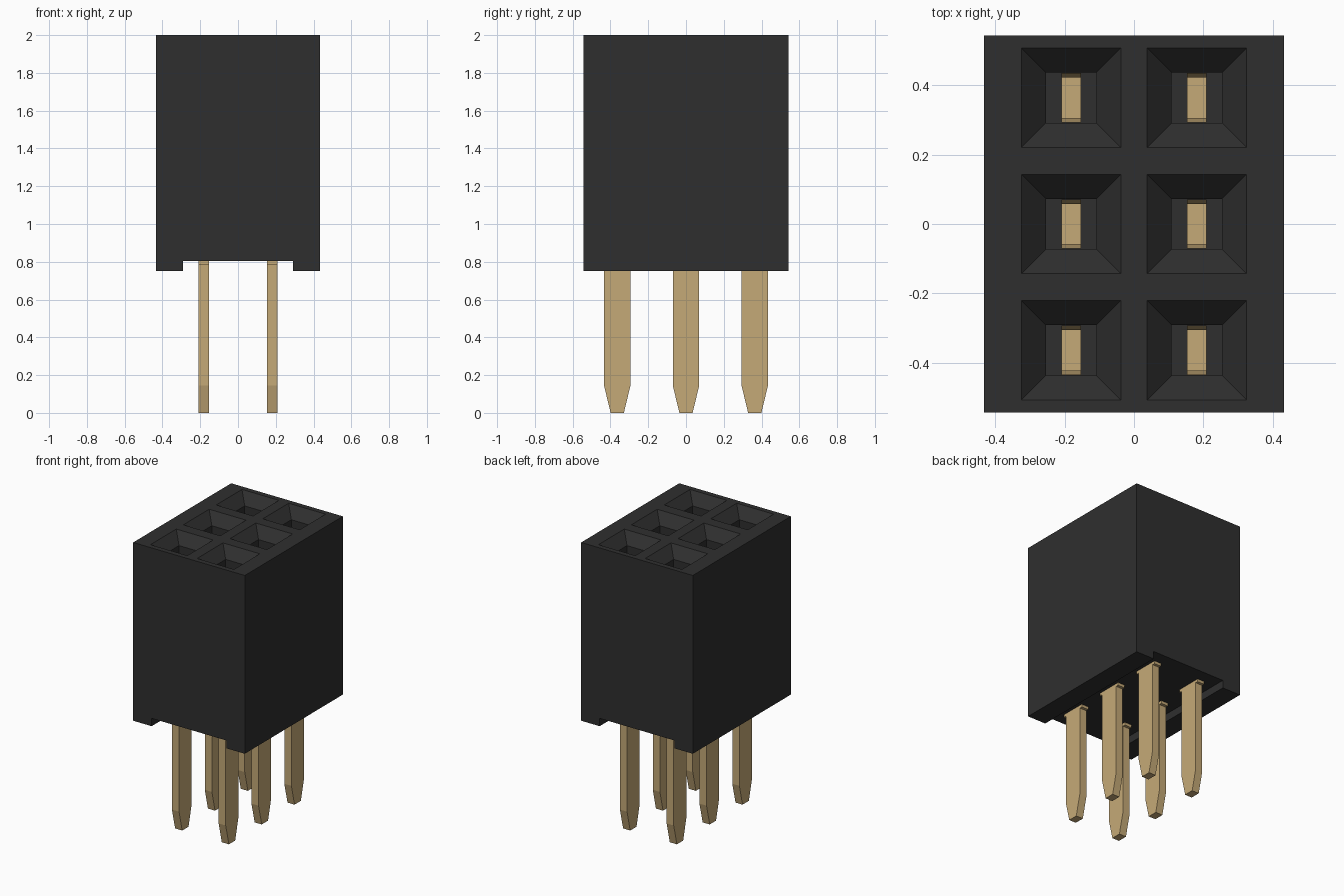
import bpy
import bmesh

cube = bpy.data.objects.get("Cube")
if cube:
    bpy.data.objects.remove(cube, do_unlink=True)


def material(name, rgb):
    m = bpy.data.materials.new(name)
    m.use_nodes = True
    m.diffuse_color = (*rgb, 1)
    bsdf = next(n for n in m.node_tree.nodes if n.type == 'BSDF_PRINCIPLED')
    bsdf.inputs["Base Color"].default_value = (*rgb, 1)
    return m


black = material("black plastic", (0.028, 0.028, 0.028))
gold = material("gold plated metal", (0.56, 0.40, 0.185))

# Shared layout
COLS = (-0.181, 0.181)
ROWS = (-0.364, 0.0, 0.364)
TOP, BOTTOM = 2.0, 0.75
WIDE, DEEP = 0.433, 0.543


def finish(bm, name, mat):
    bmesh.ops.recalc_face_normals(bm, faces=bm.faces)
    mesh = bpy.data.meshes.new(name)
    bm.to_mesh(mesh)
    bm.free()
    mesh.materials.append(mat)
    ob = bpy.data.objects.new(name, mesh)
    bpy.context.scene.collection.objects.link(ob)
    return ob


def prism(points, axis, half, name, mat):
    """Extrude a side profile of (u, z) points evenly along x or y."""
    bm = bmesh.new()
    place = (lambda u, z: (-half, u, z)) if axis == 'x' else (lambda u, z: (u, -half, z))
    face = bm.faces.new([bm.verts.new(place(u, z)) for u, z in points])
    ext = bmesh.ops.extrude_face_region(bm, geom=[face])
    verts = [g for g in ext["geom"] if isinstance(g, bmesh.types.BMVert)]
    shift = (2 * half, 0, 0) if axis == 'x' else (0, 2 * half, 0)
    bmesh.ops.translate(bm, verts=verts, vec=shift)
    return finish(bm, name, mat)


def mirrored(half_profile):
    return half_profile + [(-u, z) for u, z in reversed(half_profile)]


# Housing block with a shallow channel along its underside
housing = prism(mirrored([(0.29, 0.805), (0.29, BOTTOM), (WIDE, BOTTOM), (WIDE, TOP)]),
                'y', DEEP, "housing", black)

# Socket cutter: square shaft with a funnel mouth at every position
bm = bmesh.new()
for cx in COLS:
    for cy in ROWS:
        rings = []
        for half, z in ((0.0725, 0.9), (0.0725, TOP - 0.07), (0.143, TOP), (0.143, TOP + 0.1)):
            rings.append([bm.verts.new((cx + sx * half, cy + sy * half, z))
                          for sx, sy in ((-1, -1), (1, -1), (1, 1), (-1, 1))])
        bm.faces.new(rings[0])
        bm.faces.new(rings[-1])
        for a, b in zip(rings, rings[1:]):
            for i in range(4):
                j = (i + 1) % 4
                bm.faces.new((a[i], a[j], b[j], b[i]))
cutter = finish(bm, "socket_cutter", black)
cutter.hide_render = True

cut = housing.modifiers.new("sockets", 'BOOLEAN')
cut.operation = 'DIFFERENCE'
cut.solver = 'EXACT'
cut.object = cutter
bpy.context.view_layer.objects.active = housing
bpy.ops.object.modifier_apply(modifier=cut.name)
bpy.data.objects.remove(cutter, do_unlink=True)

# Contact: tapered pin, shoulder under the housing, forked spring inside
half_contact = [
    (0.035, 0.0), (0.07, 0.145), (0.07, 0.785), (0.09, 0.785), (0.09, 0.85),
    (0.071, 0.85), (0.071, 1.8), (0.058, 1.68), (0.064, 1.15), (0.058, 1.1),
]
contact = prism(mirrored(half_contact), 'x', 0.0275, "contact_pin", gold)
for i, (cx, cy) in enumerate((x, y) for x in COLS for y in ROWS):
    pin = contact
    if i:
        pin = contact.copy()
        bpy.context.scene.collection.objects.link(pin)
    pin.name = f"contact_pin_{i + 1}"
    pin.location = (cx, cy, 0)
